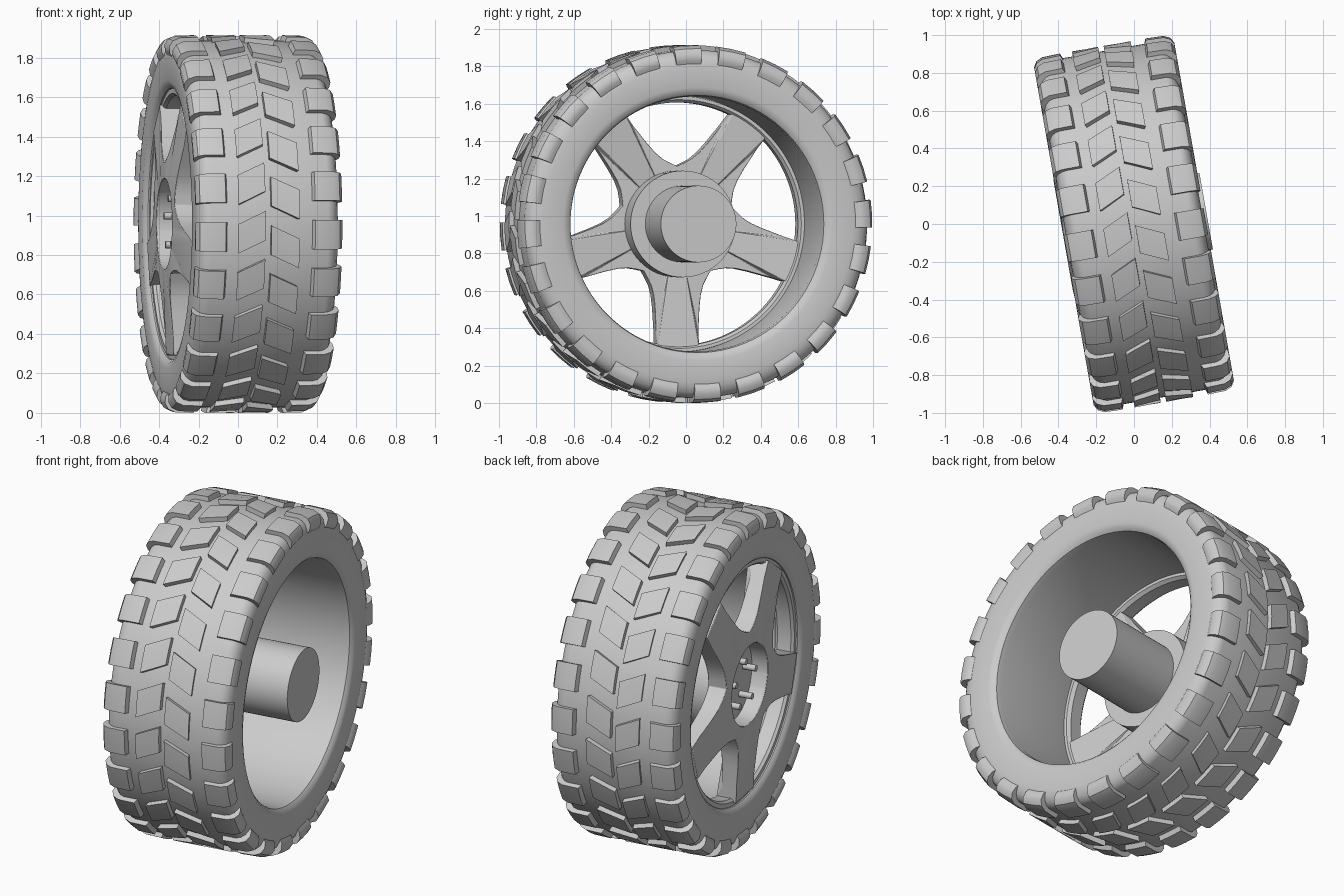
import bpy, bmesh
from math import sin, cos, pi, radians, atan2
from mathutils import Matrix, Vector

cube = bpy.data.objects.get("Cube")
if cube:
    bpy.data.objects.remove(cube, do_unlink=True)

grey = bpy.data.materials.new("plain_grey")
grey.use_nodes = True
COLOR = (0.6, 0.6, 0.6, 1)
grey.diffuse_color = COLOR
grey.node_tree.nodes["Principled BSDF"].inputs["Base Color"].default_value = COLOR

# The wheel is built around the x axis, then steered a little and lifted
PLACE = Matrix.Translation((0, 0, 0.957)) @ Matrix.Rotation(radians(10), 4, "Z")


def polar(s, r, a):
    """Point at axial position s, radius r, angle a up from the front."""
    return Vector((s, -r * cos(a), r * sin(a)))


def finish(name, bm, bevel=0):
    bmesh.ops.recalc_face_normals(bm, faces=bm.faces)
    mesh = bpy.data.meshes.new(name)
    bm.to_mesh(mesh)
    bm.free()
    mesh.materials.append(grey)
    ob = bpy.data.objects.new(name, mesh)
    bpy.context.collection.objects.link(ob)
    ob.matrix_world = PLACE
    if bevel:
        mod = ob.modifiers.new("soft_edges", "BEVEL")
        mod.width = bevel
        mod.segments = 2
        mod.limit_method = "ANGLE"
    bpy.ops.object.select_all(action="DESELECT")
    bpy.context.view_layer.objects.active = ob
    ob.select_set(True)
    bpy.ops.object.shade_smooth_by_angle(angle=radians(35))
    return ob


def bridge(bm, loops, closed):
    """Quads between successive rings of vertices."""
    pairs = list(zip(loops, loops[1:])) + ([(loops[-1], loops[0])] if closed else [])
    for a, b in pairs:
        n = len(a)
        for i in range(n):
            bm.faces.new((a[i], a[(i + 1) % n], b[(i + 1) % n], b[i]))


def lathe(name, profile, steps=96, closed=True):
    bm = bmesh.new()
    loops = [[bm.verts.new(polar(s, r, 2 * pi * i / steps)) for i in range(steps)]
             for s, r in profile]
    bridge(bm, loops, closed)
    if not closed:
        bm.faces.new(loops[0])
        bm.faces.new(loops[-1])
    return finish(name, bm)


# Tyre carcass: half profile mirrored across the middle
half = [(0.30, 0.93), (0.325, 0.922), (0.348, 0.90), (0.36, 0.87), (0.365, 0.84),
        (0.365, 0.73), (0.358, 0.705), (0.342, 0.688), (0.31, 0.682)]
lathe("tyre", half + [(-s, r) for s, r in reversed(half)])

# Rim lip that carries the spokes
lathe("rim_ring", [(-0.335, 0.69), (-0.335, 0.662), (-0.32, 0.65), (-0.24, 0.65),
                   (-0.22, 0.665), (-0.22, 0.69)])


# Tread blocks
def block(bm, path, angle, half_angle, slope):
    first = path[0][0]
    span = path[-1][0] - first
    rows = []
    for s, r in path:
        mid = angle + slope * ((s - first) / span - 0.5)
        angles = [mid + half_angle * k for k in (-1, 0, 1)]
        top = [bm.verts.new(polar(s, r, a)) for a in angles]
        base = [bm.verts.new(polar(s * 0.93, r - 0.04, a)) for a in reversed(angles)]
        rows.append(top + base)
    bridge(bm, rows, False)
    bm.faces.new(rows[0])
    bm.faces.new(rows[-1])


shoulder = [(0.23, 0.957), (0.325, 0.954), (0.36, 0.938), (0.377, 0.908), (0.374, 0.875)]
rows = {  # path, phase in degrees, slant in degrees
    "left_shoulder_blocks": (shoulder, -3.3, 0),
    "right_shoulder_blocks": ([(-s, r) for s, r in shoulder], -4, 0),
    "left_centre_blocks": ([(0.005, 0.957), (0.15, 0.957)], -7, -4),
    "right_centre_blocks": ([(-0.165, 0.957), (-0.025, 0.957)], -2.5, 4),
}
for name, (path, phase, slant) in rows.items():
    bm = bmesh.new()
    for i in range(24):
        block(bm, path, radians(phase + 15 * i), radians(4.5), radians(slant))
    finish(name, bm)

# Five-spoke plate: one spoke outline repeated, with a round centre hole
side = [(0.25, 0.182), (0.285, 0.162), (0.325, 0.142), (0.38, 0.128),
        (0.45, 0.121), (0.58, 0.115), (0.665, 0.113)]
spoke = [(u, -v) for u, v in side] + [(u, v) for u, v in reversed(side[1:])]
outline = []
for k in range(5):
    turn = radians(-90 + 72 * k)
    for u, v in spoke:
        outline.append((Vector((u, v)).length, atan2(v, u) + turn))


def front(r):
    return -0.38 + 0.03 * max(0, min(1, (r - 0.31) / 0.3))


def back(r):
    return -0.23 if r > 0.65 else -0.27


bm = bmesh.new()
HOLE = 0.23
loops = [[bm.verts.new(polar(front(HOLE), HOLE, a)) for r, a in outline],
         [bm.verts.new(polar(front(r), r, a)) for r, a in outline],
         [bm.verts.new(polar(back(r), r, a)) for r, a in outline],
         [bm.verts.new(polar(back(HOLE), HOLE, a)) for r, a in outline]]
bridge(bm, loops, True)
finish("spokes", bm, 0.01)

# Hub drum and axle
lathe("hub_drum", [(-0.285, 0.285), (-0.09, 0.285)], 64, False)
lathe("axle", [(-0.12, 0.205), (0.388, 0.205)], 64, False)

# Wheel studs in the hub recess
bm = bmesh.new()
for k in range(5):
    spot = polar(-0.315, 0.13, radians(-54 + 72 * k))
    bmesh.ops.create_cone(bm, cap_ends=True, segments=16, radius1=0.018, radius2=0.018,
                          depth=0.09,
                          matrix=Matrix.Translation(spot) @ Matrix.Rotation(pi / 2, 4, "Y"))
finish("wheel_studs", bm)
